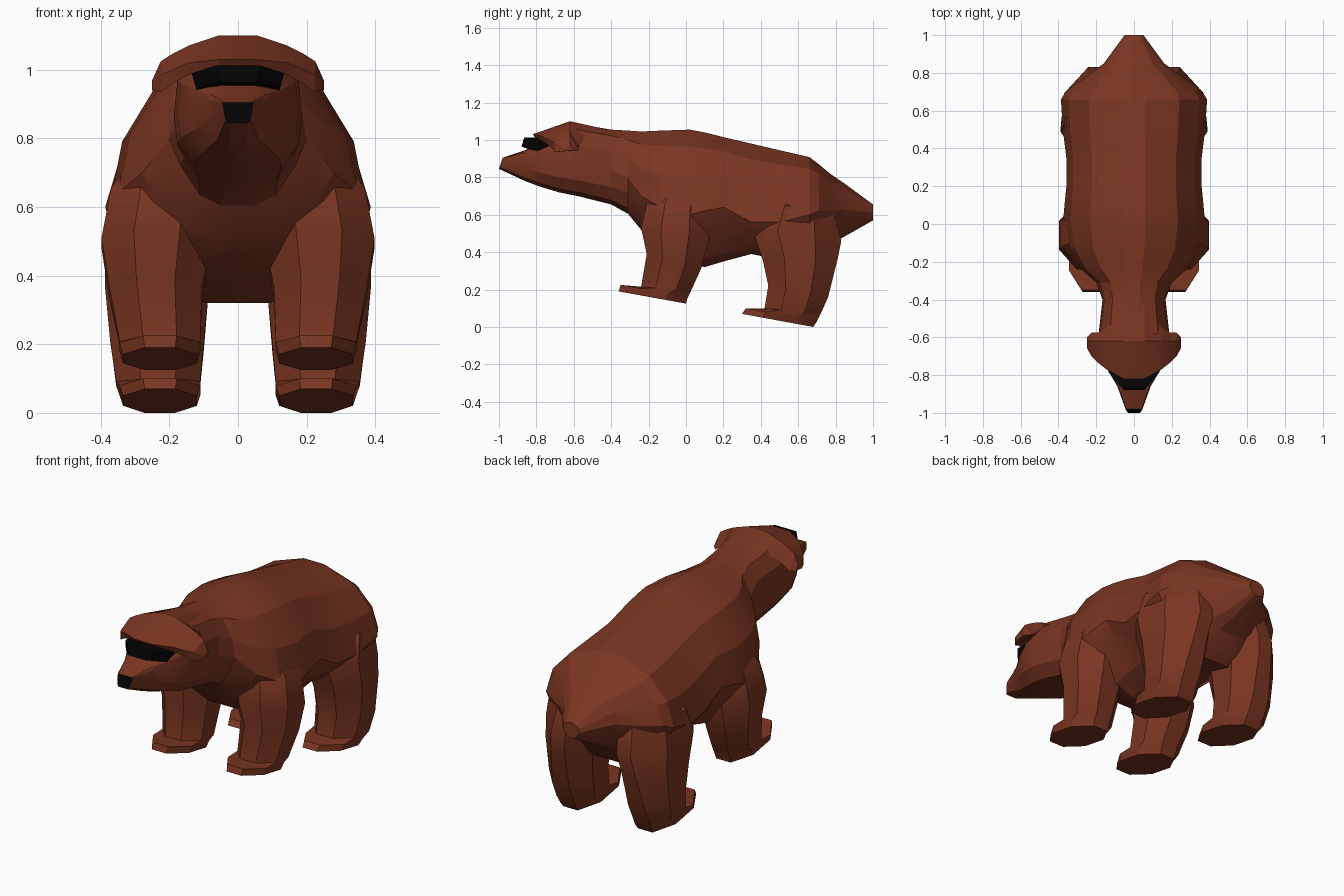
import bpy, bmesh, math

if "Cube" in bpy.data.objects:
    bpy.data.objects.remove(bpy.data.objects["Cube"])


def material(name, rgb):
    m = bpy.data.materials.new(name)
    m.diffuse_color = (*rgb, 1)
    m.use_nodes = True
    m.node_tree.nodes["Principled BSDF"].inputs["Base Color"].default_value = m.diffuse_color
    return m


BROWN = material("brown fur", (0.198, 0.036, 0.015))
BLACK = material("black", (0.001, 0.001, 0.001))


def loft(name, rings, mats, mirror=False, black_front=False, angle=25):
    """Skin a list of equal closed rings and cap both ends."""
    bm = bmesh.new()
    rows = [[bm.verts.new(p) for p in r] for r in rings]
    n = len(rows[0])
    for a, b in zip(rows, rows[1:]):
        for i in range(n):
            j = (i + 1) % n
            bm.faces.new((a[i], a[j], b[j], b[i]))
    first = bm.faces.new(rows[0])
    bm.faces.new(rows[-1])
    if black_front:
        first.material_index = 1
    bmesh.ops.recalc_face_normals(bm, faces=bm.faces)
    me = bpy.data.meshes.new(name)
    bm.to_mesh(me)
    bm.free()
    ob = bpy.data.objects.new(name, me)
    bpy.context.collection.objects.link(ob)
    for m in mats:
        me.materials.append(m)
    if mirror:
        ob.modifiers.new("mirror", 'MIRROR')
    bpy.ops.object.select_all(action='DESELECT')
    ob.select_set(True)
    bpy.context.view_layer.objects.active = ob
    bpy.ops.object.shade_smooth_by_angle(angle=math.radians(angle))
    return ob


# Cross-sections: right half, as fractions of width and of height
NOSE = [(.16, 1), (.62, 1), (.9, 1), (1, 1), (.93, -.35), (.78, -.85), (.65, -1)]
HEAD = [(.2, 1), (.68, .85), (.94, .48), (1, 0), (.95, -.5), (.68, -.88), (.25, -1)]
TRUNK = [(.16, 1), (.62, .8), (.9, .42), (1, 0), (.84, -.4), (.55, -.85), (.25, -1)]


def torso_ring(shape, y, top, bot, w, zw, lean=0):
    pts = []
    for u, v in shape:
        z = zw + v * ((top - zw) if v > 0 else (zw - bot))
        pts.append((u * w, y + lean * (top - z) / (top - bot), z))
    return pts + [(-x, yy, z) for x, yy, z in reversed(pts)]


# Snout, head, neck, trunk and tail: y, top, bottom, half width, widest height
FRONT = [
    (-.86, .945, .78, .088, .915), (-.78, .99, .75, .135, .90),
    (-.68, 1.05, .72, .178, .88), (-.58, 1.085, .70, .187, .87),
    (-.40, 1.055, .655, .167, .84),
]
BACK = [
    (-.31, 1.05, .605, .20, .80),
    (-.24, 1.045, .52, .28, .70), (-.13, 1.05, .42, .35, .64),
    (.02, 1.055, .34, .375, .60), (.10, 1.04, .32, .368, .62),
    (.20, 1.015, .35, .358, .64), (.35, .98, .39, .358, .56),
    (.50, .945, .36, .377, .56), (.66, .908, .32, .387, .60),
    (.71, .87, .36, .355, .62), (.77, .82, .44, .27, .62),
    (.85, .765, .485, .16, .63), (1.0, .655, .57, .05, .61),
]
rings = [torso_ring(NOSE, -.98, .905, .845, .045, .905, -.02)]
rings += [torso_ring(HEAD, *t) for t in FRONT]
rings += [torso_ring(TRUNK, *t) for t in BACK]
loft("body", rings, [BROWN, BLACK], black_front=True, angle=18)


def across(half, taper=0):
    """Mirror y-z sections given outward along x, narrower below if tapered."""
    rs = [[(x + taper * (z - .99), y, z) for y, z in s] for x, s in half]
    return [[(-x, y, z) for x, y, z in r] for r in reversed(rs)] + rs


# Brow and ears as one cap over the skull
loft("brow_and_ears", across([
    (.055, [(-.80, 1.005), (-.82, 1.03), (-.62, 1.10), (-.42, 1.055)]),
    (.145, [(-.755, .985), (-.77, 1.02), (-.62, 1.07), (-.54, 1.02)]),
    (.19, [(-.72, .96), (-.735, 1.0), (-.62, 1.047), (-.575, .97)]),
    (.225, [(-.70, .935), (-.70, .985), (-.62, 1.025), (-.575, .945)]),
    (.25, [(-.65, .94), (-.655, .955), (-.62, .97), (-.60, .945)]),
]), [BROWN], angle=20)

# Dark band across the eyes
loft("eye_band", across([
    (.06, [(-.855, .955), (-.88, .965), (-.865, 1.012), (-.76, 1.012), (-.76, .95)]),
    (.135, [(-.775, .935), (-.80, .945), (-.785, .99), (-.70, .99), (-.70, .935)]),
], .28), [BLACK], angle=20)


def leg(name, sections, back_in=0):
    """Eight-sided leg: inner x, outer x, front y, back y, front z, back z."""
    rs = []
    for x0, x1, yf, yb, zf, zb in sections:
        ring = []
        for k in range(8):
            a = math.radians(22.5 + 45 * k)
            s, t = math.cos(a) / .924, math.sin(a) / .924
            f = (t + 1) / 2
            # Pull the outer rear corner in above the ankle, to round the rump
            pull = back_in * max(0, t) * min(1, max(0, zb - .1) / .3) if s > 0 else 0
            ring.append(((x0 + x1) / 2 + s * (x1 - x0) / 2 - pull,
                         yf + f * (yb - yf), zf + f * (zb - zf)))
        rs.append(ring)
    loft(name, rs, [BROWN], mirror=True, angle=30)


leg("front_legs", [
    (.12, .335, -.36, .0, .19, .125), (.11, .345, -.35, .01, .225, .16),
    (.11, .345, -.24, .025, .215, .19), (.105, .375, -.21, .08, .39, .31),
    (.075, .398, -.24, .12, .53, .46), (.07, .37, -.21, .12, .66, .64),
    (.06, .27, -.14, .08, .80, .78),
])
leg("hind_legs", [
    (.12, .335, .30, .68, .07, .0), (.11, .345, .32, .70, .10, .03),
    (.11, .355, .42, .72, .10, .07), (.10, .372, .44, .76, .22, .16),
    (.085, .387, .41, .81, .36, .36), (.06, .39, .35, .83, .54, .46),
    (.05, .37, .42, .79, .66, .62), (.05, .24, .50, .70, .79, .75),
], .05)
